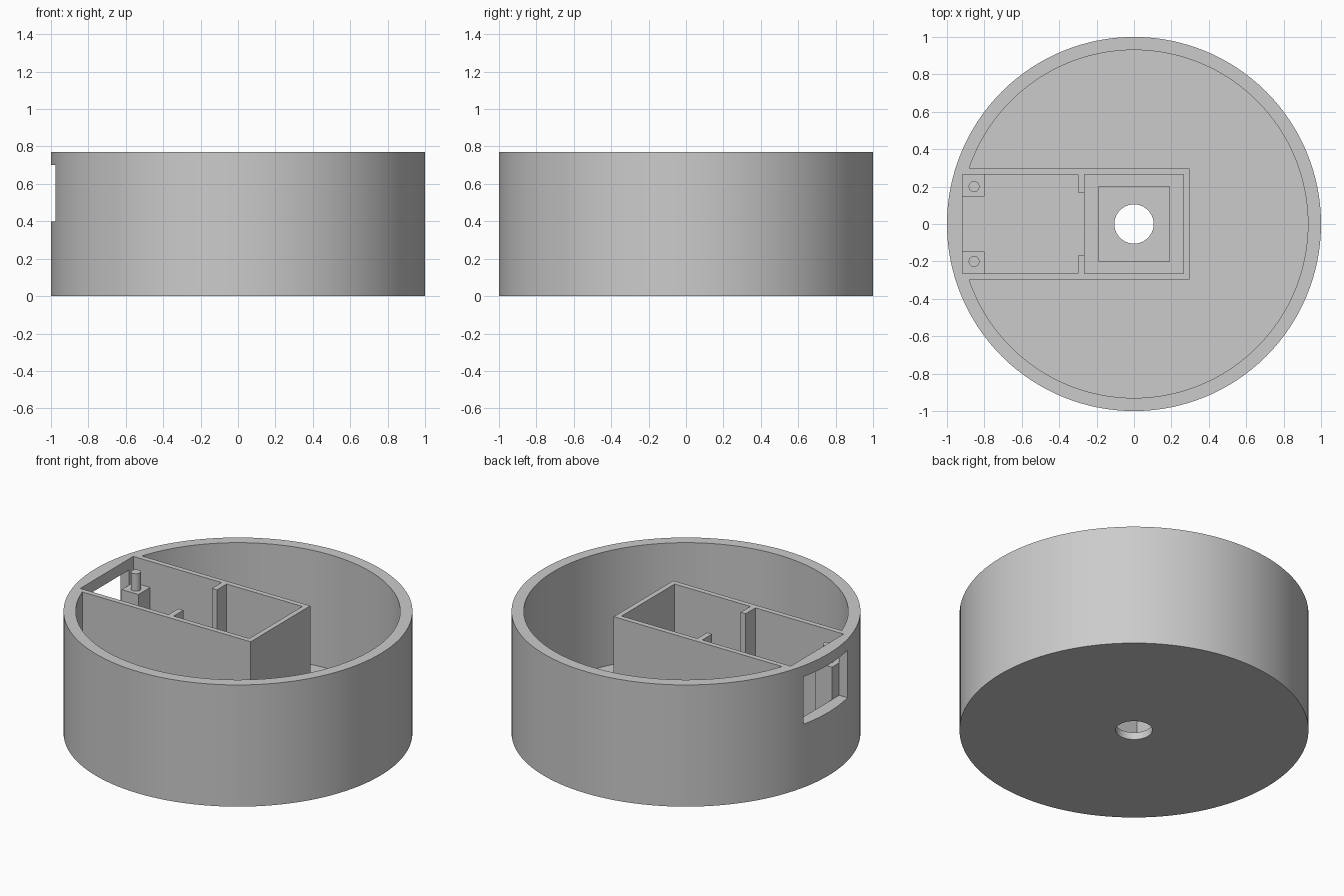
import bpy

if "Cube" in bpy.data.objects:
    bpy.data.objects.remove(bpy.data.objects["Cube"], do_unlink=True)

HEIGHT = 0.77
FLOOR = 0.046       # thickness of the base
SHELF = 0.3         # raised platform around the square pocket
OVER = 1.0          # cutters reach above the rim

grey = bpy.data.materials.new("light grey")
grey.use_nodes = True
colour = (0.6, 0.6, 0.6, 1)
grey.diffuse_color = colour
grey.node_tree.nodes["Principled BSDF"].inputs["Base Color"].default_value = colour


def finish(name):
    ob = bpy.context.object
    ob.name = name
    ob.data.materials.append(grey)
    return ob


def box(name, x0, x1, y0, y1, z0, z1):
    bpy.ops.mesh.primitive_cube_add(size=1, location=((x0 + x1) / 2, (y0 + y1) / 2, (z0 + z1) / 2))
    bpy.context.object.scale = (x1 - x0, y1 - y0, z1 - z0)
    bpy.ops.object.transform_apply(location=True, rotation=True, scale=True)
    return finish(name)


def cylinder(name, radius, z0, z1, x=0, y=0, sides=128):
    bpy.ops.mesh.primitive_cylinder_add(vertices=sides, radius=radius, depth=z1 - z0,
                                        location=(x, y, (z0 + z1) / 2))
    bpy.ops.object.transform_apply(location=True, rotation=True, scale=True)
    return finish(name)


def combine(target, tool, operation="DIFFERENCE"):
    mod = target.modifiers.new("cut", "BOOLEAN")
    mod.operation = operation
    mod.solver = "EXACT"
    mod.object = tool
    bpy.context.view_layer.objects.active = target
    bpy.ops.object.modifier_apply(modifier=mod.name)
    bpy.data.objects.remove(tool, do_unlink=True)


def smooth(ob):
    bpy.ops.object.select_all(action="DESELECT")
    ob.select_set(True)
    bpy.context.view_layer.objects.active = ob
    bpy.ops.object.shade_smooth_by_angle(angle=0.5)


# Round housing, hollowed everywhere except the central box
housing = cylinder("round_housing", 1, 0, HEIGHT)
cavity = cylinder("cavity", 0.93, FLOOR, OVER)
combine(cavity, box("box_block", -1.2, 0.297, -0.298, 0.298, -0.1, 1.2))
combine(housing, cavity)

# Long compartment, gap between the ribs, and end compartment
combine(housing, box("long_room", -0.918, -0.3, -0.265, 0.265, FLOOR, OVER))
combine(housing, box("rib_gap", -0.4, -0.265, -0.168, 0.168, FLOOR, OVER))
combine(housing, box("rib_gap_top", -0.4, -0.2, -0.168, 0.168, SHELF, OVER))
combine(housing, box("end_room", -0.265, 0.265, -0.265, 0.265, SHELF, OVER))

# Square pocket with a round hole through the base
combine(housing, box("pocket", -0.19, 0.19, -0.2, 0.2, FLOOR, OVER))
combine(housing, cylinder("hole", 0.105, -0.1, OVER, sides=64))

# Side opening in the outer wall
combine(housing, box("opening", -1.1, -0.9, -0.22, 0.22, 0.4, 0.7))
smooth(housing)

# Mounting posts: square block with a round pin
for side, name in ((1, "left"), (-1, "right")):
    y0, y1 = sorted((side * 0.148, side * 0.28))
    post = box(name + "_mounting_post", -0.918, -0.8, y0, y1, FLOOR - 0.01, 0.605)
    combine(post, cylinder("pin", 0.029, 0.55, 0.715, -0.855, side * 0.2, 32), "UNION")
    smooth(post)
